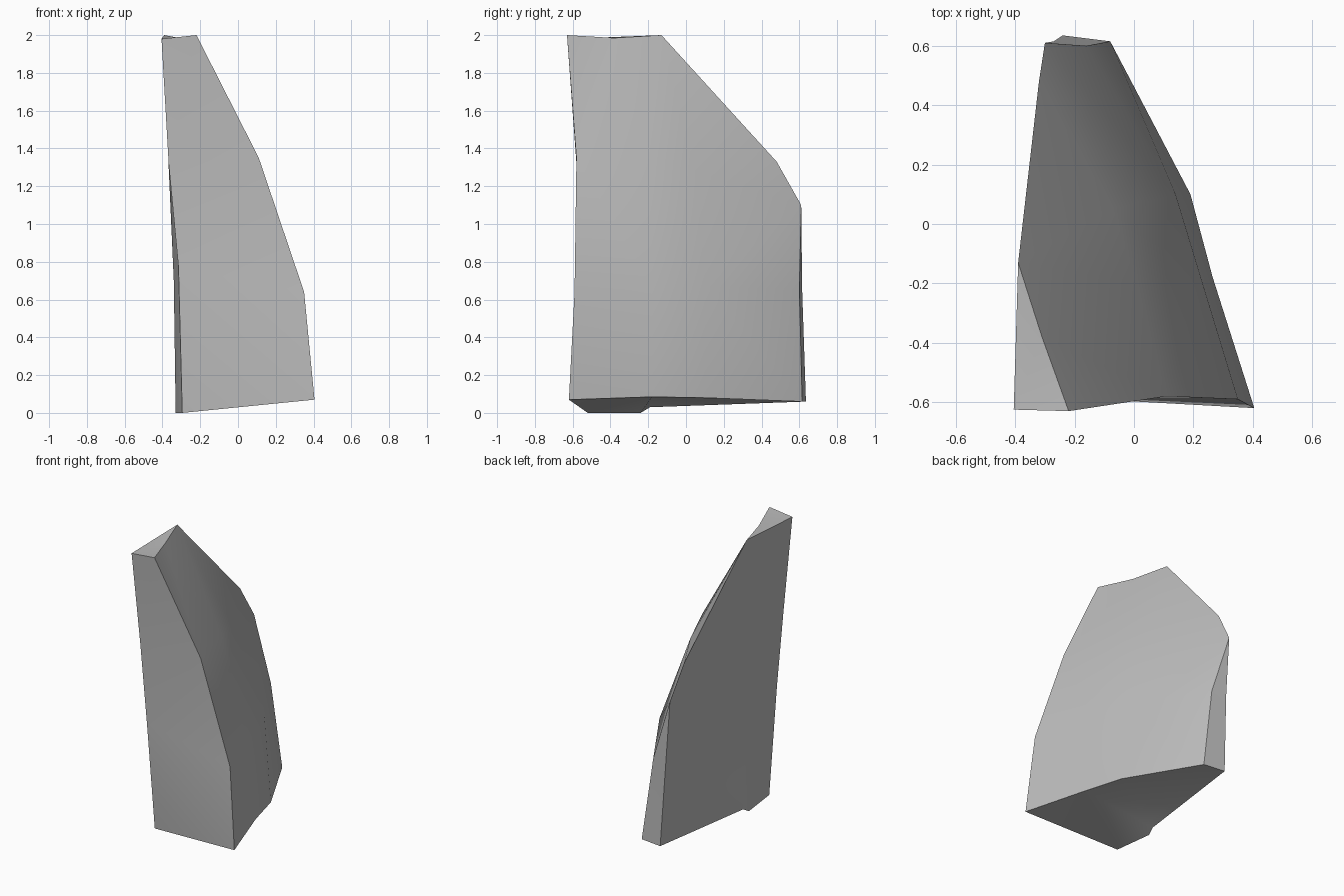
import bpy
import bmesh
import math

default_cube = bpy.data.objects.get("Cube")
if default_cube:
    bpy.data.objects.remove(default_cube, do_unlink=True)


def make_material(name, colour):
    material = bpy.data.materials.new(name)
    material.use_nodes = True
    material.diffuse_color = colour
    shader = next(n for n in material.node_tree.nodes if n.type == "BSDF_PRINCIPLED")
    shader.inputs["Base Color"].default_value = colour
    shader.inputs["Roughness"].default_value = 0.8
    return material


# Loops run anticlockwise: front left, front right, side front, side back,
# back right, back left, left rear, left middle. Shared corners are welded.
apex = (-0.39, -0.13, 2)
shoulder = (-0.32, 0.48, 1.33)
back_tip = (-0.30, 0.61, 1.1)
left_mid = (-0.34, -0.22, 0.7)
left_upper = (-0.367, -0.17, 1.3)

base_loop = [(-0.295, -0.52, 0), (0.405, -0.62, 0.07), (0.265, -0.18, 0.085),
             (0.19, 0.1, 0.08), (-0.08, 0.615, 0.06), (-0.24, 0.635, 0.06),
             (-0.32, -0.19, 0.03), (-0.33, -0.24, 0)]
middle_loop = [(-0.315, -0.58, 0.77), (0.35, -0.59, 0.64), (0.225, -0.18, 0.66),
               (0.14, 0.1, 0.67), (-0.16, 0.6, 0.65), (-0.27, 0.615, 0.65),
               left_mid, left_mid]
upper_loop = [(-0.367, -0.58, 1.32), (0.11, -0.58, 1.35), (0.01, -0.2, 1.34),
              (-0.07, 0.05, 1.28), back_tip, back_tip, left_upper, left_upper]
top_loop = [(-0.405, -0.625, 1.98), (-0.22, -0.63, 2), (-0.31, -0.38, 1.985),
            apex, shoulder, shoulder, apex, apex]


def build_shard(name, loops, material):
    bm = bmesh.new()
    rings = [[bm.verts.new(point) for point in loop] for loop in loops]
    count = len(rings[0])

    # Side walls, with a diagonal crease across the lower front
    for level, (low, high) in enumerate(zip(rings, rings[1:])):
        for i in range(count):
            j = (i + 1) % count
            if level == 0 and i == 0:
                bm.faces.new((low[i], low[j], high[i]))
                bm.faces.new((low[j], high[j], high[i]))
            else:
                bm.faces.new((low[i], low[j], high[j], high[i]))

    # Underside and small sloping tip
    bm.faces.new(list(reversed(rings[0])))
    bm.faces.new(rings[-1][:4])

    bmesh.ops.remove_doubles(bm, verts=bm.verts[:], dist=0.0005)
    bmesh.ops.triangulate(bm, faces=bm.faces[:], quad_method="SHORT_EDGE")
    bmesh.ops.recalc_face_normals(bm, faces=bm.faces[:])

    mesh = bpy.data.meshes.new(name)
    bm.to_mesh(mesh)
    bm.free()
    mesh.materials.append(material)
    shard = bpy.data.objects.new(name, mesh)
    bpy.context.collection.objects.link(shard)
    return shard


stone = make_material("stone_grey", (0.5, 0.5, 0.5, 1))
shard = build_shard("rock_shard", [base_loop, middle_loop, upper_loop, top_loop], stone)

# Soft shading over the broad faces, crisp at the broken edges
bpy.ops.object.select_all(action="DESELECT")
shard.select_set(True)
bpy.context.view_layer.objects.active = shard
bpy.ops.object.shade_smooth_by_angle(angle=math.radians(35))
